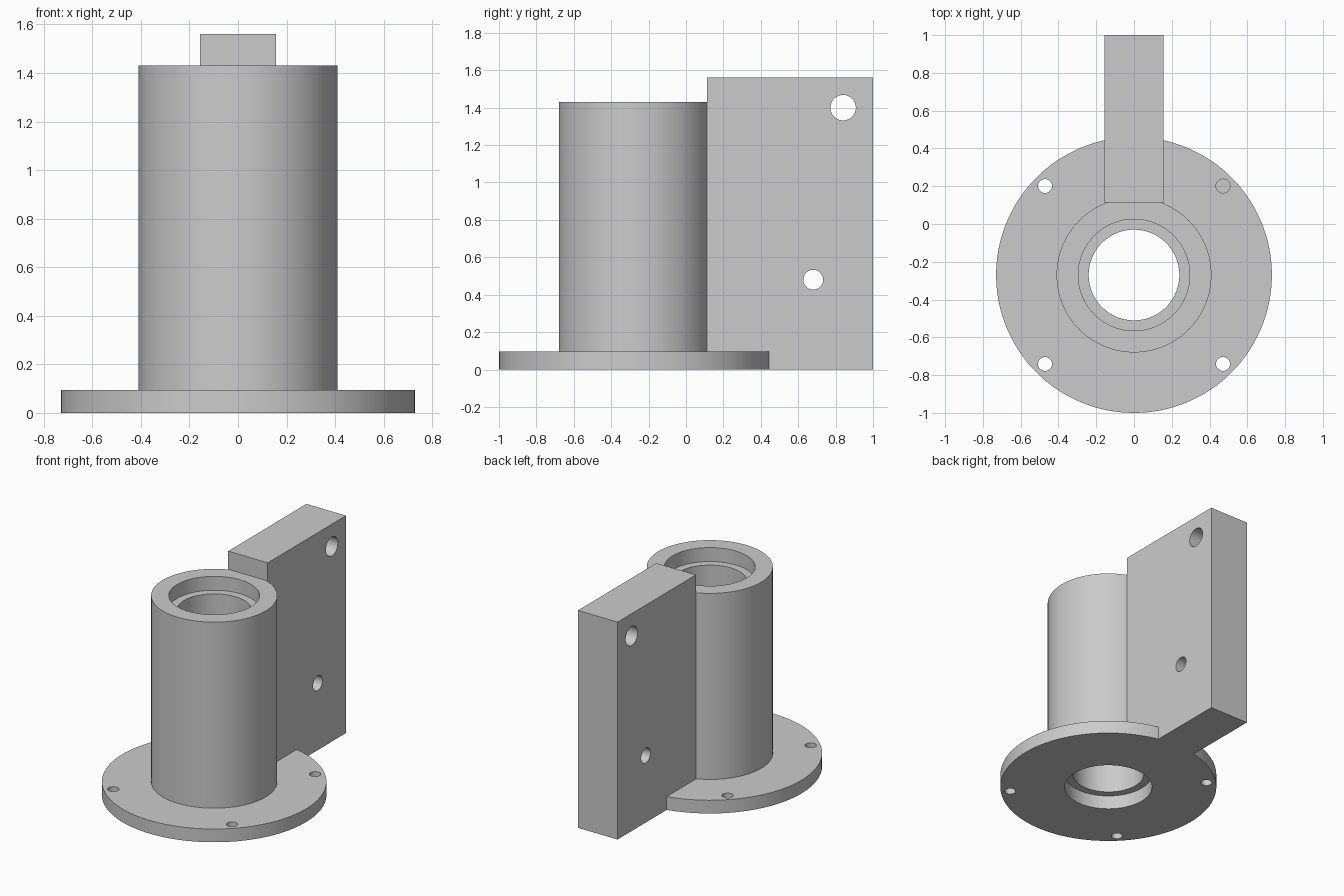
import bpy, bmesh, math
from mathutils import Matrix, Vector

cube = bpy.data.objects.get("Cube")
if cube:
    bpy.data.objects.remove(cube, do_unlink=True)

AXIS_Y = -0.27      # centre line of tube and flange
FLANGE_T = 0.095
TUBE_TOP = 1.43
SEAT = 0.1          # depth of the counterbores

grey = bpy.data.materials.new("plain grey")
grey.use_nodes = True
colour = (0.6, 0.6, 0.6, 1)
grey.diffuse_color = colour
grey.node_tree.nodes["Principled BSDF"].inputs["Base Color"].default_value = colour


def add_object(name, bm):
    bmesh.ops.recalc_face_normals(bm, faces=bm.faces)
    mesh = bpy.data.meshes.new(name)
    bm.to_mesh(mesh)
    bm.free()
    mesh.materials.append(grey)
    obj = bpy.data.objects.new(name, mesh)
    bpy.context.collection.objects.link(obj)
    return obj


def lathe(name, profile, steps=128):
    """Revolve a closed (radius, z) profile about the tube axis."""
    bm = bmesh.new()
    rings = []
    for i in range(steps):
        a = math.tau * i / steps
        rings.append([bm.verts.new((r * math.cos(a), AXIS_Y + r * math.sin(a), z))
                      for r, z in profile])
    n = len(profile)
    for i in range(steps):
        a, b = rings[i], rings[(i + 1) % steps]
        for j in range(n):
            k = (j + 1) % n
            bm.faces.new((a[j], b[j], b[k], a[k]))
    return add_object(name, bm)


def box(name, low, high):
    low, high = Vector(low), Vector(high)
    bm = bmesh.new()
    bmesh.ops.create_cube(bm, size=1)
    bmesh.ops.scale(bm, vec=high - low, verts=bm.verts)
    bmesh.ops.translate(bm, vec=(low + high) / 2, verts=bm.verts)
    return add_object(name, bm)


def drill(name, centre, radius, along_x=False):
    bm = bmesh.new()
    turn = Matrix.Rotation(math.pi / 2, 4, 'Y') if along_x else Matrix()
    bmesh.ops.create_cone(bm, cap_ends=True, segments=48, radius1=radius,
                          radius2=radius, depth=0.6,
                          matrix=Matrix.Translation(centre) @ turn)
    return add_object(name, bm)


def combine(target, tool, operation):
    """Apply a boolean and drop the tool."""
    mod = target.modifiers.new(operation.lower(), 'BOOLEAN')
    mod.operation = operation
    mod.solver = 'EXACT'
    mod.object = tool
    bpy.context.view_layer.objects.active = target
    bpy.ops.object.modifier_apply(modifier=mod.name)
    bpy.data.objects.remove(tool, do_unlink=True)


# Flange and tube, with a bore counterbored at both ends
body = lathe("flanged_tube_bracket", [
    (0.295, 0), (0.73, 0), (0.73, FLANGE_T), (0.41, FLANGE_T),
    (0.41, TUBE_TOP), (0.295, TUBE_TOP), (0.295, TUBE_TOP - SEAT),
    (0.24, TUBE_TOP - SEAT), (0.24, SEAT), (0.295, SEAT)])

# Upright mounting plate at the back
plate = box("mounting_plate", (-0.157, 0.113, 0), (0.157, 1, 1.56))
combine(body, plate, 'UNION')

# Four flange bolt holes
for sx in (-1, 1):
    for sy in (-1, 1):
        combine(body, drill("bolt_hole", (sx * 0.471, AXIS_Y + sy * 0.471, 0), 0.037),
                'DIFFERENCE')

# Two cross holes through the plate
for y, z, r in ((0.84, 1.4, 0.068), (0.68, 0.48, 0.053)):
    combine(body, drill("cross_hole", (0, y, z), r, along_x=True), 'DIFFERENCE')

# Smooth curved walls, keep rims sharp
bpy.ops.object.select_all(action='DESELECT')
body.select_set(True)
bpy.context.view_layer.objects.active = body
bpy.ops.object.shade_smooth_by_angle(angle=math.radians(30))
